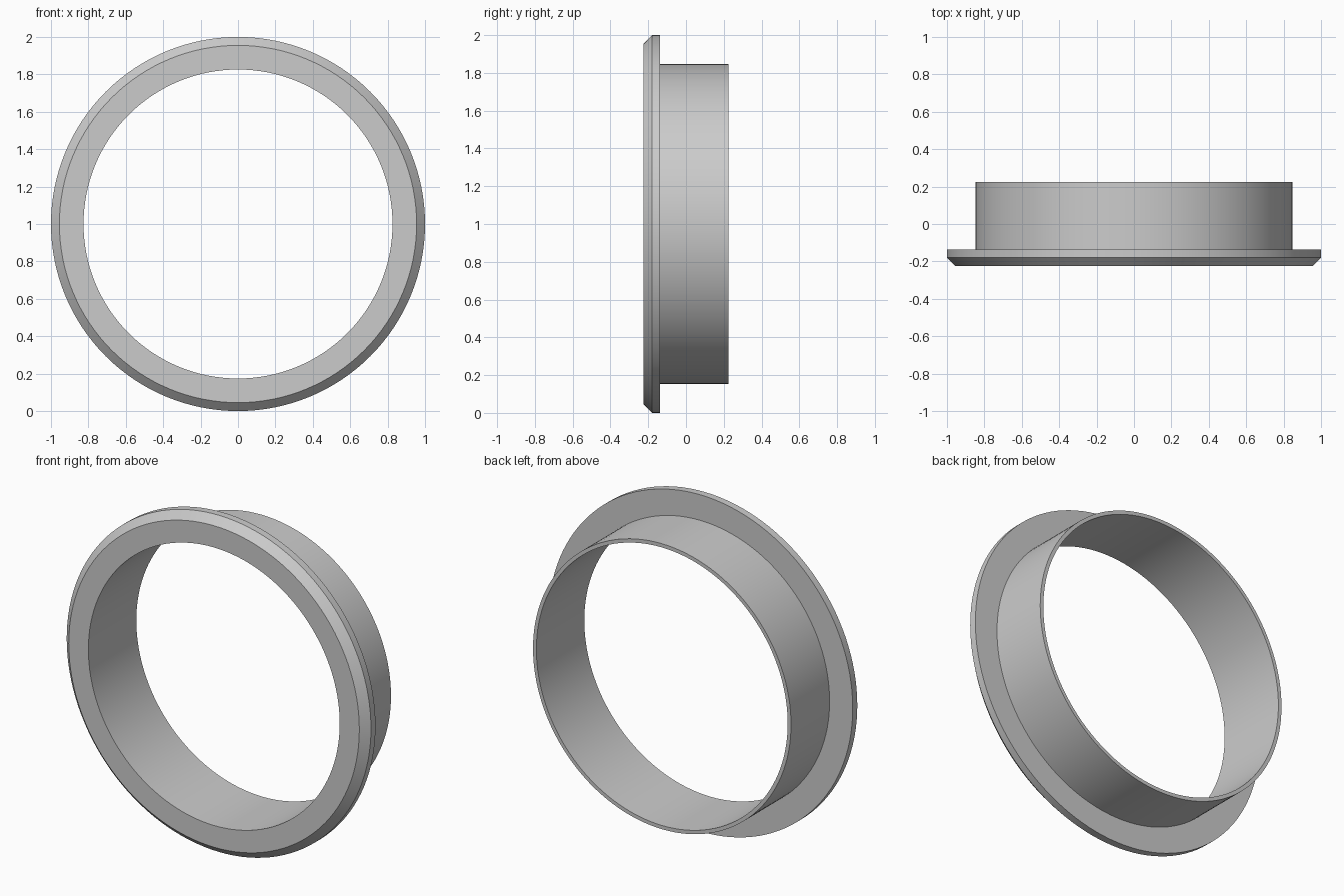
import bpy
import bmesh
from math import cos, sin, tau, radians

cube = bpy.data.objects.get("Cube")
if cube:
    bpy.data.objects.remove(cube, do_unlink=True)

SEGMENTS = 128
CENTRE_Z = 1.0

# Single plain metal colour
grey = bpy.data.materials.new("plain grey")
grey.use_nodes = True
colour = (0.6, 0.6, 0.6, 1)
grey.diffuse_color = colour
grey.node_tree.nodes["Principled BSDF"].inputs["Base Color"].default_value = colour

# Cross-section as (radius, y): bore, chamfered flange, thin sleeve
profile = [
    (0.826, -0.225), (0.955, -0.225), (1.0, -0.18), (1.0, -0.137),
    (0.848, -0.137), (0.848, 0.225), (0.826, 0.225),
]


def lathe(name, section, material):
    """Sweep a closed cross-section around the y axis."""
    bm = bmesh.new()
    rings = []
    for i in range(SEGMENTS):
        a = tau * i / SEGMENTS
        rings.append([bm.verts.new((r * cos(a), y, CENTRE_Z + r * sin(a)))
                      for r, y in section])
    for i, ring in enumerate(rings):
        after = rings[(i + 1) % SEGMENTS]
        for j in range(len(section)):
            k = (j + 1) % len(section)
            bm.faces.new((ring[j], ring[k], after[k], after[j]))
    bmesh.ops.recalc_face_normals(bm, faces=bm.faces)
    mesh = bpy.data.meshes.new(name)
    bm.to_mesh(mesh)
    bm.free()
    mesh.materials.append(material)
    obj = bpy.data.objects.new(name, mesh)
    bpy.context.collection.objects.link(obj)
    bpy.ops.object.select_all(action="DESELECT")
    obj.select_set(True)
    bpy.context.view_layer.objects.active = obj
    bpy.ops.object.shade_smooth_by_angle(angle=radians(30))
    return obj


lathe("flanged_ring", profile, grey)
